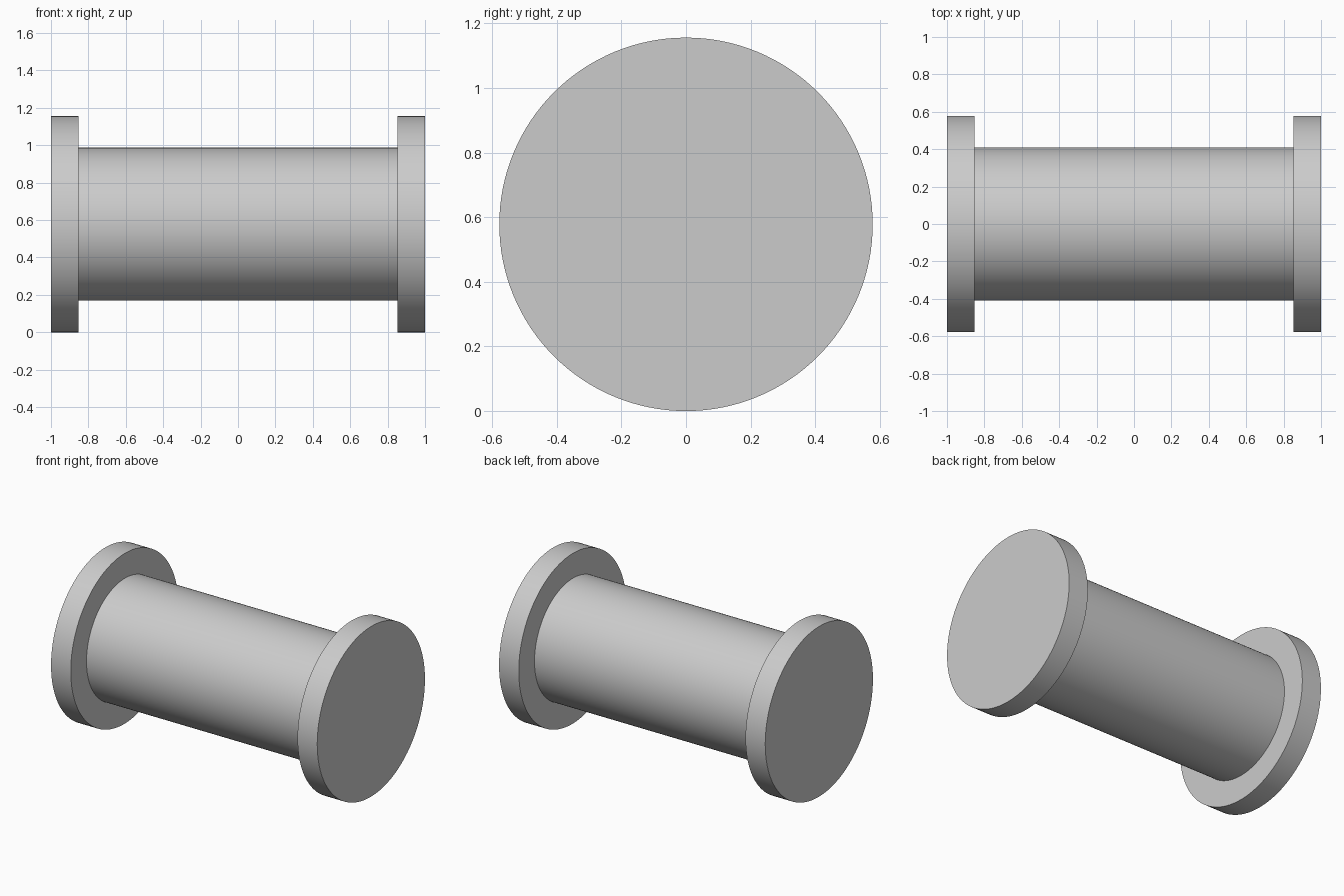
import bpy
import math

cube = bpy.data.objects.get("Cube")
if cube:
    bpy.data.objects.remove(cube, do_unlink=True)

FLANGE_R = 0.578
BARREL_R = 0.409
FLANGE_T = 0.148

# Plain grey material
grey = bpy.data.materials.new("plain_grey")
grey.use_nodes = True
colour = (0.6, 0.6, 0.6, 1)
grey.diffuse_color = colour
grey.node_tree.nodes["Principled BSDF"].inputs["Base Color"].default_value = colour


def disc(name, radius, length, x):
    """Smooth-sided cylinder lying along the x axis."""
    bpy.ops.mesh.primitive_cylinder_add(
        vertices=128, radius=radius, depth=length,
        location=(x, 0, FLANGE_R), rotation=(0, math.pi / 2, 0))
    obj = bpy.context.object
    obj.name = name
    obj.data.materials.append(grey)
    bpy.ops.object.shade_smooth_by_angle(angle=math.radians(30))
    return obj


# Central barrel between the flanges
disc("barrel", BARREL_R, 2 - 2 * FLANGE_T, 0)

# End flanges
for side, sign in (("left", 1), ("right", -1)):
    disc(side + "_flange", FLANGE_R, FLANGE_T, sign * (1 - FLANGE_T / 2))
